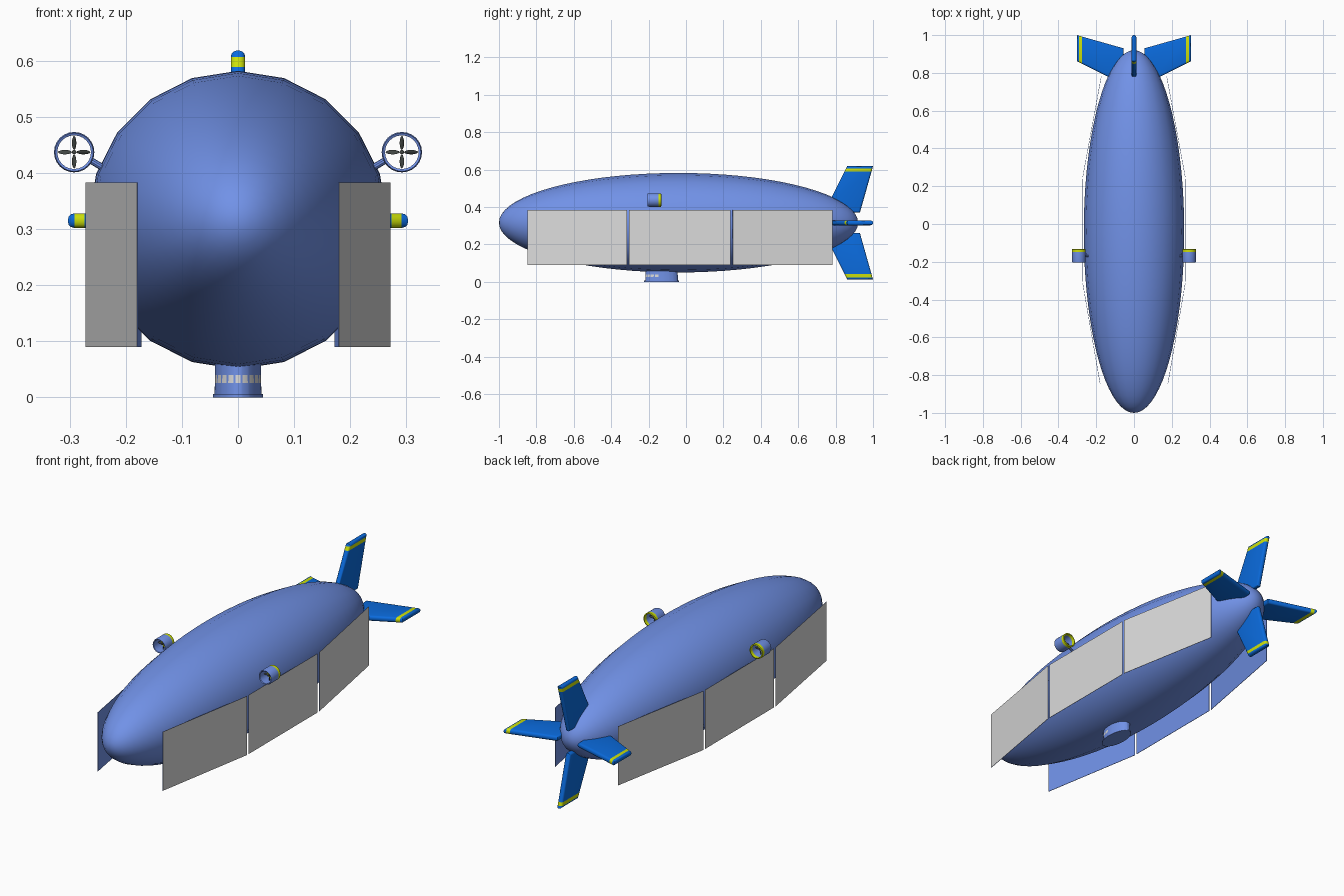
import bpy, bmesh, math
from mathutils import Matrix, Vector

if "Cube" in bpy.data.objects:
    bpy.data.objects.remove(bpy.data.objects["Cube"])


def mat(name, rgb):
    m = bpy.data.materials.new(name)
    m.diffuse_color = (*[(c / 12.92 if c < 0.04 else ((c + 0.055) / 1.055) ** 2.4) for c in rgb], 1)
    m.use_nodes = True
    m.node_tree.nodes["Principled BSDF"].inputs["Base Color"].default_value = m.diffuse_color
    return m


BLUE = mat("soft blue", (0.45, 0.58, 0.92))
FIN = mat("deep blue", (0.04, 0.42, 0.87))
YELLOW = mat("lime yellow", (0.80, 0.88, 0.04))
GREY = mat("light grey", (0.86, 0.86, 0.86))
DARK = mat("dark grey", (0.25, 0.27, 0.26))
AXIS_Z = 0.316


def finish(name, bm, mats, rule=None, smooth=35):
    bmesh.ops.remove_doubles(bm, verts=bm.verts, dist=1e-5)
    bmesh.ops.recalc_face_normals(bm, faces=bm.faces)
    bm.normal_update()
    if rule:
        for f in bm.faces:
            f.material_index = rule(f)
    me = bpy.data.meshes.new(name)
    bm.to_mesh(me)
    bm.free()
    ob = bpy.data.objects.new(name, me)
    bpy.context.collection.objects.link(ob)
    for m in mats:
        me.materials.append(m)
    if smooth:
        bpy.ops.object.select_all(action='DESELECT')
        ob.select_set(True)
        bpy.context.view_layer.objects.active = ob
        bpy.ops.object.shade_smooth_by_angle(angle=math.radians(smooth))
    return ob


def lathe(profile, sides, centre, closed=False):
    """Spin (radius, y) points around an axis parallel to y."""
    bm = bmesh.new()
    rings = [[bm.verts.new((centre[0] + r * math.sin(2 * math.pi * k / sides), y,
                            centre[1] + r * math.cos(2 * math.pi * k / sides)))
              for k in range(sides)] for r, y in profile]
    pairs = list(zip(rings, rings[1:])) + ([(rings[-1], rings[0])] if closed else [])
    for a, b in pairs:
        for k in range(sides):
            j = (k + 1) % sides
            bm.faces.new((a[k], a[j], b[j], b[k]))
    return bm


# Gas envelope
N = 36
hull = [(0.266 * math.sin(math.pi * i / N), -0.04 - 0.96 * math.cos(math.pi * i / N)) for i in range(N + 1)]
finish("envelope", lathe(hull, 20, (0, AXIS_Z)), [BLUE], smooth=60)

# Four tail fins with a painted stripe near the rounded tip
OUTLINE = [(0.303, 0.862), (0.303, 1.0), (0.055, 0.93), (0.055, 0.86), (0.10, 0.76)]
for i, side in enumerate(["top", "right", "bottom", "left"]):
    bm = bmesh.new()
    f = bm.faces.new([bm.verts.new((-0.0128, y, r)) for r, y in OUTLINE])
    ext = bmesh.ops.extrude_face_region(bm, geom=[f])
    bmesh.ops.translate(bm, vec=(0.0256, 0, 0), verts=[v for v in ext["geom"] if isinstance(v, bmesh.types.BMVert)])
    rim = [e for e in bm.edges if abs(e.verts[0].co.x - e.verts[1].co.x) < 1e-6]
    bmesh.ops.bevel(bm, geom=rim, offset=0.0105, segments=3, profile=0.5, affect='EDGES')
    for r in (0.274, 0.2915):
        bmesh.ops.bisect_plane(bm, geom=bm.verts[:] + bm.edges[:] + bm.faces[:],
                               plane_co=(0, 0, r), plane_no=(0, 0, 1))
    for f in bm.faces:
        f.material_index = 1 if 0.274 < f.calc_center_median().z < 0.2915 else 0
    bm.transform(Matrix.Translation((0, 0, AXIS_Z - 0.001)) @ Matrix.Rotation(i * math.pi / 2, 4, 'Y'))
    finish("fin_" + side, bm, [FIN, YELLOW])

# Side banners: three thin plates per side, grey outside and blue inside
PANELS = {"front": (0.179, -0.848, 0.271, -0.316), "middle": (0.271, -0.305, 0.271, 0.238),
          "rear": (0.271, 0.250, 0.173, 0.782)}
for s, side in ((1, "right"), (-1, "left")):
    for part, (x0, y0, x1, y1) in PANELS.items():
        bm = bmesh.new()
        n = Vector((y1 - y0, x0 - x1, 0)).normalized() * 0.001
        loops = []
        for z in (0.09, 0.383):
            loops.append([bm.verts.new((s * (x + k * n.x), y + k * n.y, z))
                          for x, y, k in ((x0, y0, 1), (x1, y1, 1), (x1, y1, -1), (x0, y0, -1))])
        a, b = loops
        bm.faces.new(a)
        bm.faces.new(b)
        for k in range(4):
            j = (k + 1) % 4
            bm.faces.new((a[k], a[j], b[j], b[k]))
        finish(f"banner_{part}_{side}", bm, [BLUE, GREY],
               lambda f: 1 if f.normal.x * s > 0.8 else 0, smooth=None)

# Ducted engines
for s, side in ((1, "right"), (-1, "left")):
    cx, cz = s * 0.292, 0.437
    duct = [(0.030, -0.203), (0.034, -0.205), (0.036, -0.198), (0.036, -0.148),
            (0.036, -0.134), (0.031, -0.132), (0.030, -0.148)]
    finish("duct_" + side, lathe(duct, 24, (cx, cz), True), [BLUE, YELLOW],
           lambda f: 1 if f.calc_center_median().y > -0.147 else 0)
    # Propeller: hub and four pitched blades
    bm = lathe([(0, -0.185), (0.004, -0.181), (0.004, -0.16), (0, -0.158)], 10, (cx, cz))
    for k in range(4):
        place = (Matrix.Translation((cx, -0.17, cz)) @ Matrix.Rotation(k * math.pi / 2, 4, 'Y')
                 @ Matrix.Translation((0, 0, 0.0165)) @ Matrix.Rotation(0.5, 4, 'Z')
                 @ Matrix.Diagonal((0.0045, 0.0012, 0.0125, 1)))
        bmesh.ops.create_uvsphere(bm, u_segments=8, v_segments=6, radius=1, matrix=place)
    finish("propeller_" + side, bm, [DARK])
    # Strut joining duct to envelope
    bm = bmesh.new()
    p, q = Vector((s * 0.262, -0.17, 0.422)), Vector((s * 0.228, -0.17, 0.402))
    rot = (q - p).to_track_quat('Z', 'Y').to_matrix().to_4x4()
    bmesh.ops.create_cone(bm, cap_ends=True, segments=10, radius1=0.006, radius2=0.006, depth=(q - p).length,
                          matrix=Matrix.Translation((p + q) / 2) @ rot)
    finish("strut_" + side, bm, [BLUE])

# Gondola: oval body with a base lip and a window band around the nose
bm = bmesh.new()
COUNT = 20
angles = []
for k in range(COUNT):
    mid = 2 * math.pi * k / COUNT
    angles += [mid - 0.118, mid + 0.118]
levels = [(0, 1.07), (0.006, 1.07), (0.006, 1), (0.026, 0.99), (0.040, 0.98), (0.09, 0.98)]
rings = [[bm.verts.new((0.042 * w * math.sin(t), -0.13 - 0.088 * w * math.cos(t), z)) for t in angles]
         for z, w in levels]
for a, b in zip(rings, rings[1:]):
    for k in range(len(angles)):
        j = (k + 1) % len(angles)
        f = bm.faces.new((a[k], a[j], b[j], b[k]))
        f.material_index = 1 if a is rings[3] and k % 2 == 0 and f.calc_center_median().y < -0.14 else 0
bm.faces.new(rings[0])
bm.faces.new(rings[-1])
finish("gondola", bm, [BLUE, GREY])
